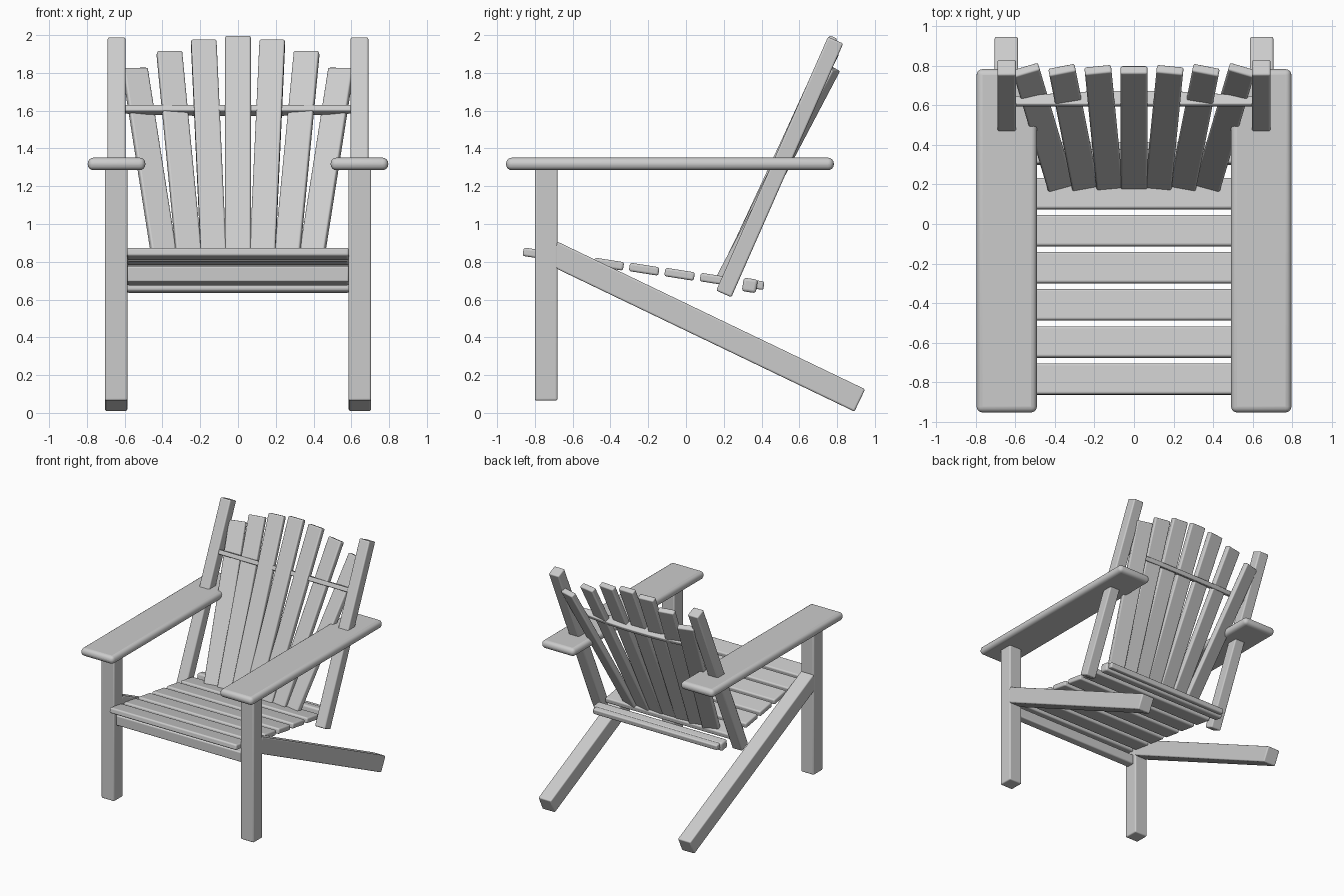
import bpy, bmesh, math
from mathutils import Matrix, Vector

if "Cube" in bpy.data.objects:
    bpy.data.objects.remove(bpy.data.objects["Cube"])

wood = bpy.data.materials.new("plain grey wood")
wood.diffuse_color = (0.6, 0.6, 0.6, 1)
wood.use_nodes = True
wood.node_tree.nodes["Principled BSDF"].inputs["Base Color"].default_value = wood.diffuse_color


def finish(name, bm, bevel):
    me = bpy.data.meshes.new(name)
    bmesh.ops.recalc_face_normals(bm, faces=bm.faces)
    bm.to_mesh(me)
    bm.free()
    me.materials.append(wood)
    ob = bpy.data.objects.new(name, me)
    bpy.context.collection.objects.link(ob)
    mod = ob.modifiers.new("rounded edges", 'BEVEL')
    mod.width = bevel
    mod.segments = 4
    mod.limit_method = 'ANGLE'
    bpy.ops.object.select_all(action='DESELECT')
    ob.select_set(True)
    bpy.context.view_layer.objects.active = ob
    bpy.ops.object.shade_smooth_by_angle(angle=math.radians(35))
    return ob


def board(name, center, size, rot=None, bevel=0.01):
    bm = bmesh.new()
    bmesh.ops.create_cube(bm, size=1)
    rot = rot or Matrix.Identity(3)
    m = Matrix.Translation(center) @ rot.to_4x4() @ Matrix.Diagonal((*size, 1))
    bmesh.ops.transform(bm, matrix=m, verts=bm.verts)
    return finish(name, bm, bevel)


def beam(name, a, b, width, depth, twist=0.0, bevel=0.01):
    """Board running from a to b; width goes along x, turned by twist."""
    a, b = Vector(a), Vector(b)
    z = (b - a).normalized()
    x = Vector((math.cos(twist), math.sin(twist), 0))
    x = (x - z * x.dot(z)).normalized()
    rot = Matrix((x, z.cross(x), z)).transposed()
    return board(name, (a + b) / 2, (width, depth, (b - a).length), rot, bevel)


# Both sides: front leg, sloping rear leg, arm, back post
for s, side in ((-1, "left"), (1, "right")):
    board(f"front_leg_{side}", (s * 0.645, -0.74, 0.68), (0.12, 0.12, 1.23))
    beam(f"rear_leg_{side}", (s * 0.645, -0.71, 0.848), (s * 0.645, 0.92, 0.066), 0.118, 0.131)
    board(f"arm_{side}", (s * 0.643, -0.085, 1.318), (0.305, 1.735, 0.066), bevel=0.03)
    beam(f"back_post_{side}", (s * 0.643, 0.2, 0.63), (s * 0.643, 0.792, 1.973), 0.094, 0.088)

# Seat slats stepping down to the back
tilt = Matrix.Rotation(-math.radians(9), 3, 'X')
for i in range(6):
    y = -0.784 + 0.1875 * i
    board(f"seat_slat_{i + 1}", (0, y, 0.752 - 0.143 * (y + 0.3) + 0.02),
          (1.175, 0.158, 0.045), tilt, 0.012)

# Apron under the front of the seat, rails behind the seat
board("front_apron", (0, -0.74, 0.735), (1.175, 0.07, 0.085))
board("seat_back_rail", (0, 0.338, 0.675), (1.19, 0.075, 0.072), tilt, 0.015)
board("seat_rear_strip", (0, 0.385, 0.677), (1.15, 0.055, 0.045), tilt)

# Fanned back slats, outer ones turned inward
tops = (1.99, 1.97, 1.91, 1.82)
for i in range(-3, 4):
    beam(f"back_slat_{i + 4}", (0.123 * i, 0.185, 0.69), (0.182 * i, 0.78, tops[abs(i)]),
         0.135, 0.045, -math.radians(5.5) * i)

# Upper back rail: straight front, bowed back, leaning with the slats
bm = bmesh.new()
pts = [(0.645, 0), (0.64, 0.02)]
pts += [(x, 0.045 + 0.033 * (1 - (x / 0.6) ** 2)) for x in (0.6 - 0.12 * k for k in range(11))]
pts += [(-0.64, 0.02), (-0.645, 0)]
lean = Matrix.Rotation(-math.radians(24), 3, 'X')
base = Vector((0, 0.59, 1.6))
face = bm.faces.new([bm.verts.new(base + lean @ Vector((x, y, 0))) for x, y in pts])
ext = bmesh.ops.extrude_face_region(bm, geom=[face])
up = lean @ Vector((0, 0, 0.036))
bmesh.ops.translate(bm, vec=up, verts=[v for v in ext["geom"] if isinstance(v, bmesh.types.BMVert)])
finish("upper_back_rail", bm, 0.008)
